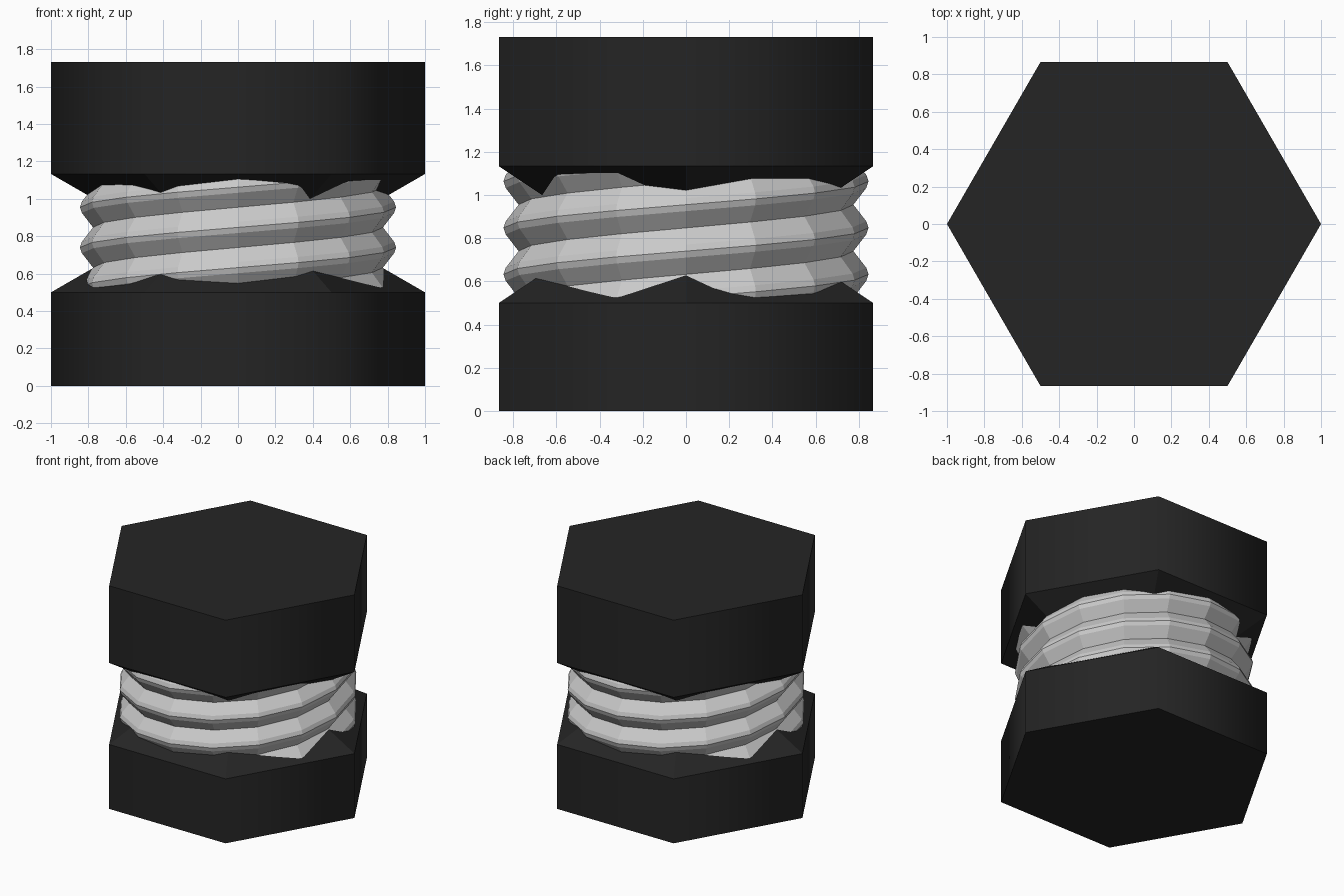
import bpy, bmesh, math

if "Cube" in bpy.data.objects:
    bpy.data.objects.remove(bpy.data.objects["Cube"])


def material(name, value):
    m = bpy.data.materials.new(name)
    m.diffuse_color = (value, value, value, 1)
    m.use_nodes = True
    m.node_tree.nodes["Principled BSDF"].inputs["Base Color"].default_value = m.diffuse_color
    return m


black = material("black", 0.018)
grey = material("light grey", 0.6)


def add_object(name, bm, mat):
    bmesh.ops.recalc_face_normals(bm, faces=bm.faces)
    me = bpy.data.meshes.new(name)
    bm.to_mesh(me)
    bm.free()
    me.materials.append(mat)
    ob = bpy.data.objects.new(name, me)
    bpy.context.collection.objects.link(ob)


def hex_block(name, z_outer, z_inner, direction):
    """Hexagonal prism whose inner end tapers at 30 degrees."""
    bm = bmesh.new()
    rings = []
    for r, z in ((1, z_outer), (1, z_inner), (0.6, z_inner + direction * 0.4 * math.tan(math.pi / 6))):
        rings.append([bm.verts.new((r * math.cos(i * math.pi / 3), r * math.sin(i * math.pi / 3), z))
                      for i in range(6)])
    for a, b in zip(rings, rings[1:]):
        for i in range(6):
            j = (i + 1) % 6
            bm.faces.new((a[i], a[j], b[j], b[i]))
    bm.faces.new(rings[0])
    bm.faces.new(rings[-1])
    # Soft shading around the sides, crisp rims
    for f in bm.faces:
        f.smooth = len(f.verts) == 4 and len({round(v.co.z, 4) for v in f.verts} & {round(z_outer, 4)}) > 0
    for e in bm.edges:
        e.smooth = abs(e.verts[0].co.z - e.verts[1].co.z) > 1e-4
    add_object(name, bm, black)


hex_block("lower_block", 0, 0.5, 1)
hex_block("upper_block", 1.732, 1.133, -1)

# Two-start threaded core: a ridge profile swept round with a steady rise
SEGMENTS = 16
PITCH = 0.215
LEAD = 2 * PITCH
RIDGE = ((-0.5, 0.775), (-0.14, 0.835), (0.0, 0.845), (0.14, 0.835))   # pitch fraction, radius
bm = bmesh.new()
columns = []
for k in range(SEGMENTS + 1):
    t = k / SEGMENTS
    a = 2 * math.pi * t
    columns.append([bm.verts.new((r * math.cos(a), r * math.sin(a), 0.955 + (n + f) * PITCH + LEAD * t))
                    for n in range(-4, 3) for f, r in RIDGE])
for a, b in zip(columns, columns[1:]):
    for i in range(len(a) - 1):
        bm.faces.new((a[i], b[i], b[i + 1], a[i + 1]))
bmesh.ops.remove_doubles(bm, verts=bm.verts, dist=0.0005)
# Trim the hidden ends inside the blocks
for z, n in ((0.45, -1), (1.18, 1)):
    bmesh.ops.bisect_plane(bm, geom=bm.verts[:] + bm.edges[:] + bm.faces[:],
                           plane_co=(0, 0, z), plane_no=(0, 0, n), clear_outer=True)
add_object("threaded_core", bm, grey)
